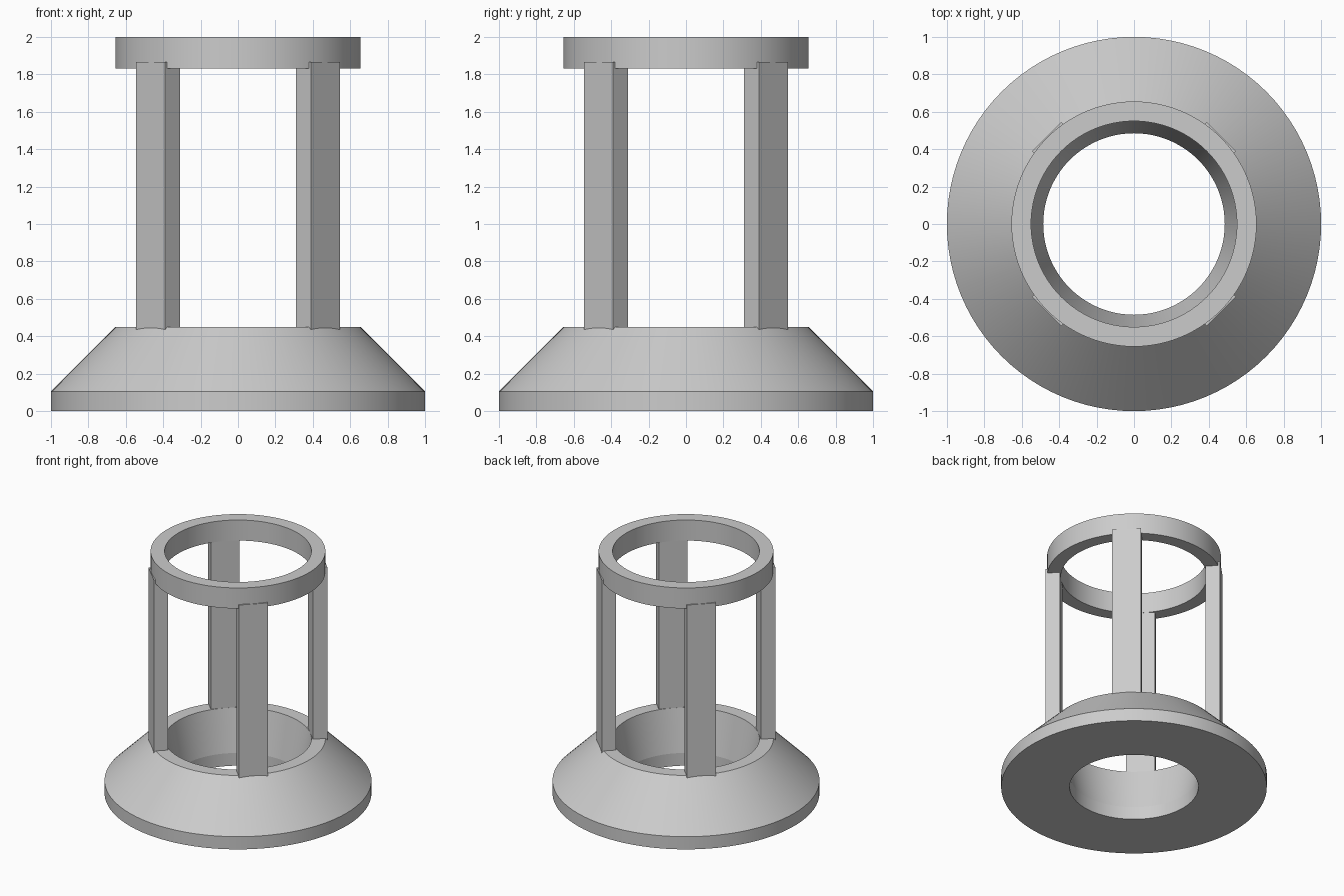
import bpy
import bmesh
import math
from mathutils import Matrix

cube = bpy.data.objects.get("Cube")
if cube:
    bpy.data.objects.remove(cube, do_unlink=True)

grey = bpy.data.materials.new("plain grey")
grey.use_nodes = True
colour = (0.6, 0.6, 0.6, 1)
grey.diffuse_color = colour
grey.node_tree.nodes["Principled BSDF"].inputs["Base Color"].default_value = colour

SEGMENTS = 96


def finish(name, bm):
    bmesh.ops.recalc_face_normals(bm, faces=bm.faces)
    mesh = bpy.data.meshes.new(name)
    bm.to_mesh(mesh)
    bm.free()
    mesh.materials.append(grey)
    obj = bpy.data.objects.new(name, mesh)
    bpy.context.collection.objects.link(obj)
    return obj


def lathe(name, profile):
    """Revolve a closed (radius, height) profile around z."""
    bm = bmesh.new()
    verts = [bm.verts.new((r, 0, z)) for r, z in profile]
    edges = [bm.edges.new((a, b)) for a, b in zip(verts, verts[1:] + verts[:1])]
    bmesh.ops.spin(bm, geom=verts + edges, cent=(0, 0, 0), axis=(0, 0, 1),
                   angle=math.tau, steps=SEGMENTS, use_merge=True)
    bmesh.ops.remove_doubles(bm, verts=bm.verts, dist=0.0001)
    obj = finish(name, bm)
    bpy.ops.object.select_all(action='DESELECT')
    obj.select_set(True)
    bpy.context.view_layer.objects.active = obj
    bpy.ops.object.shade_smooth_by_angle(angle=math.radians(8))


# Flared base with a tapered bore
lathe("flared_base", [(0.485, 0), (1, 0), (1, 0.105), (0.655, 0.45),
                      (0.55, 0.45), (0.485, 0.105)])

# Top ring
lathe("top_ring", [(0.55, 1.83), (0.655, 1.83), (0.655, 2), (0.55, 2)])

# Four upright posts on the diagonals, let into base and ring
inner, outer, width = 0.55, 0.66, 0.22
bottom, top = 0.415, 1.865
names = ["back_left_post", "back_right_post", "front_right_post", "front_left_post"]
for i, name in enumerate(names):
    bm = bmesh.new()
    bmesh.ops.create_cube(
        bm, size=1,
        matrix=Matrix.Rotation(math.radians(45 + 90 * i), 4, 'Z')
        @ Matrix.Translation(((inner + outer) / 2, 0, (bottom + top) / 2))
        @ Matrix.Diagonal((outer - inner, width, top - bottom, 1)))
    finish(name, bm)
